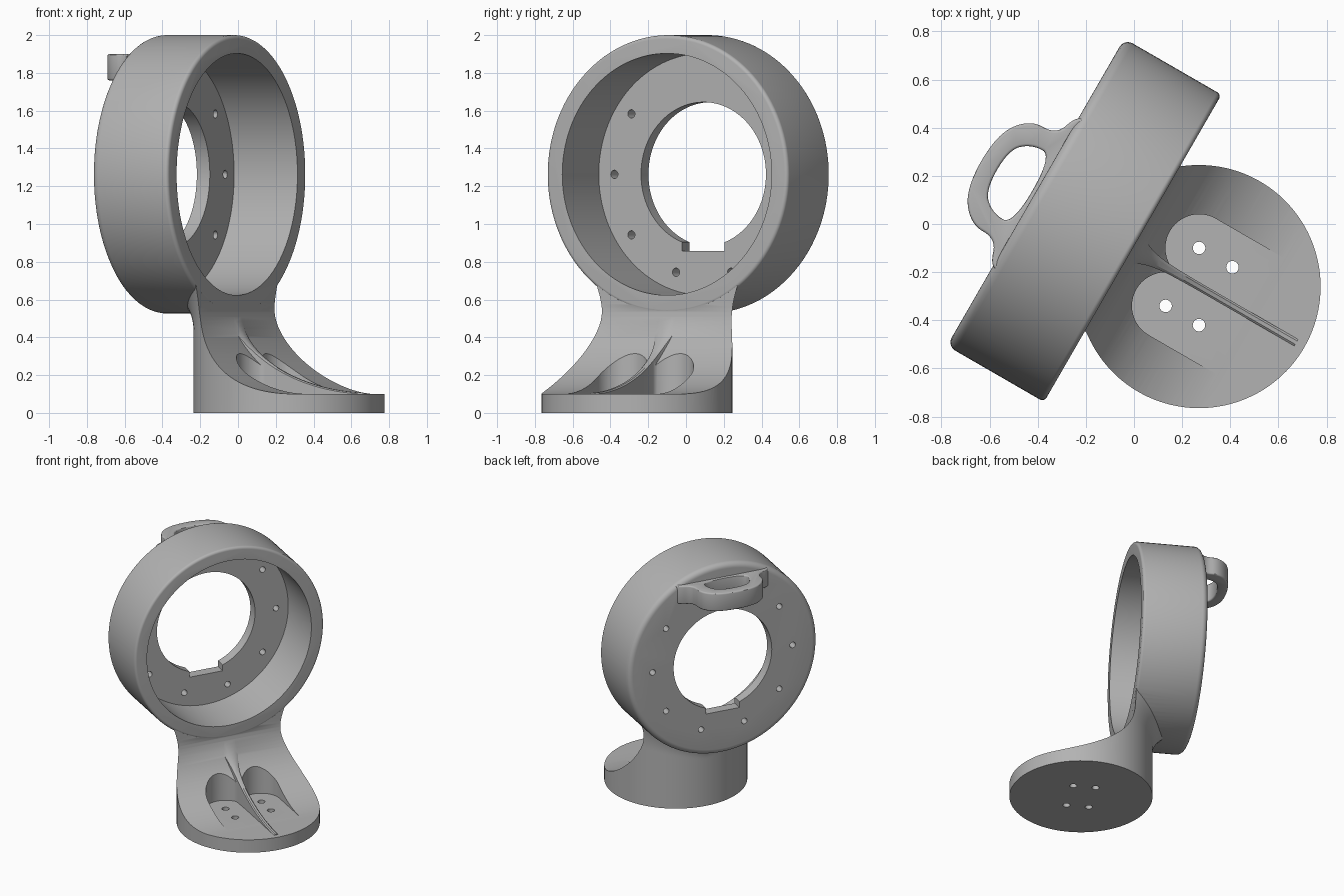
import bpy, bmesh, math
from mathutils import Matrix

if "Cube" in bpy.data.objects:
    bpy.data.objects.remove(bpy.data.objects["Cube"])

RING_Z, RING_R = 1.263, 0.737
FRONT, BACK, PLATE = 0.046, -0.42, -0.341
BASE_U, BASE_R = 0.364, 0.505
# Working frame: x runs along the ring axis, y across it, z up


def finish(name, bm):
    bmesh.ops.recalc_face_normals(bm, faces=bm.faces[:])
    mesh = bpy.data.meshes.new(name)
    bm.to_mesh(mesh)
    bm.free()
    obj = bpy.data.objects.new(name, mesh)
    bpy.context.collection.objects.link(obj)
    return obj


def loft(name, loops):
    """Skin closed loops of equal length and cap both ends."""
    bm = bmesh.new()
    rows = [[bm.verts.new(p) for p in loop] for loop in loops]
    n = len(rows[0])
    for a, b in zip(rows, rows[1:]):
        for i in range(n):
            j = (i + 1) % n
            bm.faces.new((a[i], a[j], b[j], b[i]))
    bm.faces.new(rows[0][::-1])
    bm.faces.new(rows[-1])
    return finish(name, bm)


def prism(name, outline, z0, z1):
    return loft(name, [[(x, y, z) for x, y in outline] for z in (z0, z1)])


def circle(r, n, cx=0, cy=0):
    return [(cx + r * math.cos(2 * math.pi * i / n),
             cy + r * math.sin(2 * math.pi * i / n)) for i in range(n)]


def axial(name, profile, n=128, y=0, z=RING_Z):
    """Turned solid along x from (x, radius) pairs."""
    return loft(name, [[(x, y + a, z + b) for a, b in circle(r, n)] for x, r in profile])


def smooth_outline(pts, rounds=3):
    for _ in range(rounds):
        pts = [(p[0] * s + q[0] * (1 - s), p[1] * s + q[1] * (1 - s))
               for p, q in zip(pts, pts[1:] + pts[:1]) for s in (0.75, 0.25)]
    return pts


def bake(obj):
    deps = bpy.context.evaluated_depsgraph_get()
    mesh = bpy.data.meshes.new_from_object(obj.evaluated_get(deps))
    obj.modifiers.clear()
    obj.data = mesh


def combine(obj, other, op):
    mod = obj.modifiers.new(op, 'BOOLEAN')
    mod.object, mod.operation, mod.solver = other, op, 'EXACT'
    bake(obj)
    bpy.data.objects.remove(other)


def cut(obj, other):
    combine(obj, other, 'DIFFERENCE')


def join(obj, other):
    combine(obj, other, 'UNION')


# Round foot rising into a column that flares out to meet the ring
def flare(angle, z):
    v = abs(BASE_R * math.sin(angle))
    low = 0.37 + 0.2 * v
    high = RING_Z - math.sqrt(RING_R ** 2 - v * v) + 0.02 + 0.3 * v
    t = min(max((z - low) / (high - low), 0), 1)
    r = BASE_R + (0.15 - 0.05 * v) * (1 - math.sqrt(1 - t * t))
    return (BASE_U + r * math.cos(angle), r * math.sin(angle), z)


levels = [0, 0.3] + [0.36 + 0.0125 * i for i in range(40)]
body = loft("ring_bracket",
            [[flare(2 * math.pi * i / 128, z) for i in range(128)] for z in levels])

# Concave sweep on the front of the column, down to the foot
sweep = [(0.646 - 0.603 * math.sin(a), 0.58 - 0.48 * math.cos(a))
         for a in (math.pi / 2 * i / 32 for i in range(33))]
sweep += [(0.043, 1), (1.3, 1), (1.3, 0.1)]
cut(body, loft("front_cutter", [[(u, y, z) for u, z in sweep] for y in (-1, 1)]))

# Pockets beside the rib, and the foot screw holes
for side in (-1, 1):
    arc = [(0.284 + 0.14 * math.cos(a), side * (0.139 + 0.14 * math.sin(a)))
           for a in (math.pi / 2 + math.pi * i / 24 for i in range(25))]
    cut(body, prism("pocket_cutter", arc + [(0.75, 0), (0.75, side * 0.279)], 0.101, 1.1))

# Thin stiffening rib, widening where it joins the column
loops = []
for i in range(33):
    u = 0.045 + 0.785 * (i / 32) ** 1.5
    top = 0.58 - 0.475 * math.sqrt(1 - ((0.88 - u) / 0.84) ** 2)
    w = 0.016 + 0.07 * math.exp(-(u - 0.045) / 0.06)
    loops.append([(u, -w, 0.05), (u, w, 0.05), (u, w, top - w * 0.4),
                  (u, w * 0.5, top), (u, -w * 0.5, top), (u, -w, top - w * 0.4)])
loops.insert(0, [(-0.03, y, z) for _, y, z in loops[0]])
join(body, loft("rib", loops))

# Ring with softened edges
quarter = [math.pi / 2 * i / 6 for i in range(7)]
profile = [(BACK + 0.04 * (1 - math.sin(a)), RING_R - 0.04 * (1 - math.cos(a)))
           for a in reversed(quarter)]
profile += [(FRONT - 0.02 * (1 - math.sin(a)), RING_R - 0.02 * (1 - math.cos(a)))
            for a in quarter]
join(body, axial("ring", profile))

# Grip loop on the back near the top
half = [(-0.37, 0.36), (-0.43, 0.36), (-0.465, 0.25), (-0.59, 0.25), (-0.68, 0.13)]
grip = prism("grip", smooth_outline(half + [(u, -v) for u, v in reversed(half)]), 1.76, 1.9)
slot = [(-0.435, 0.165), (-0.53, 0.165), (-0.605, 0.1)]
cut(grip, prism("slot_cutter",
                smooth_outline(slot + [(u, -v) for u, v in reversed(slot)]), 1.7, 2))
bevel = grip.modifiers.new("soft_edges", 'BEVEL')
bevel.width, bevel.segments, bevel.angle_limit = 0.02, 3, math.radians(60)
bake(grip)
join(body, grip)

# Wide bore, back opening and its key notch
cut(body, axial("bore_cutter", [(PLATE, 0.64), (0.5, 0.64)]))
cut(body, axial("opening_cutter", [(-0.6, 0.382), (-0.2, 0.382)]))
cut(body, prism("notch_cutter", [(-0.5, -0.13), (-0.3, -0.13), (-0.3, 0.13), (-0.5, 0.13)],
                RING_Z - 0.405, RING_Z))

# Screw holes round the back plate, leaving the grip clear
for k in range(10):
    if k not in (2, 3):
        a = math.radians(36 * k)
        cut(body, axial("screw_cutter", [(-0.5, 0.022), (-0.3, 0.022)], 20,
                        0.545 * math.cos(a), RING_Z + 0.545 * math.sin(a)))
for u in (-0.08, 0.08):
    for v in (-0.139, 0.139):
        cut(body, prism("foot_hole_cutter", circle(0.026, 24, BASE_U + u, v), -0.1, 0.3))

# Turn the finished bracket into place
body.data.transform(Matrix.Rotation(math.radians(-30), 4, 'Z')
                    @ Matrix.Translation((0, -0.09, 0)))

# Plain grey
grey = bpy.data.materials.new("plain_grey")
grey.use_nodes = True
colour = (0.45, 0.45, 0.45, 1)
grey.diffuse_color = colour
grey.node_tree.nodes["Principled BSDF"].inputs["Base Color"].default_value = colour
body.data.materials.clear()
body.data.materials.append(grey)
for poly in body.data.polygons:
    poly.material_index = 0

bpy.ops.object.select_all(action='DESELECT')
body.select_set(True)
bpy.context.view_layer.objects.active = body
bpy.ops.object.shade_smooth_by_angle(angle=math.radians(30))
